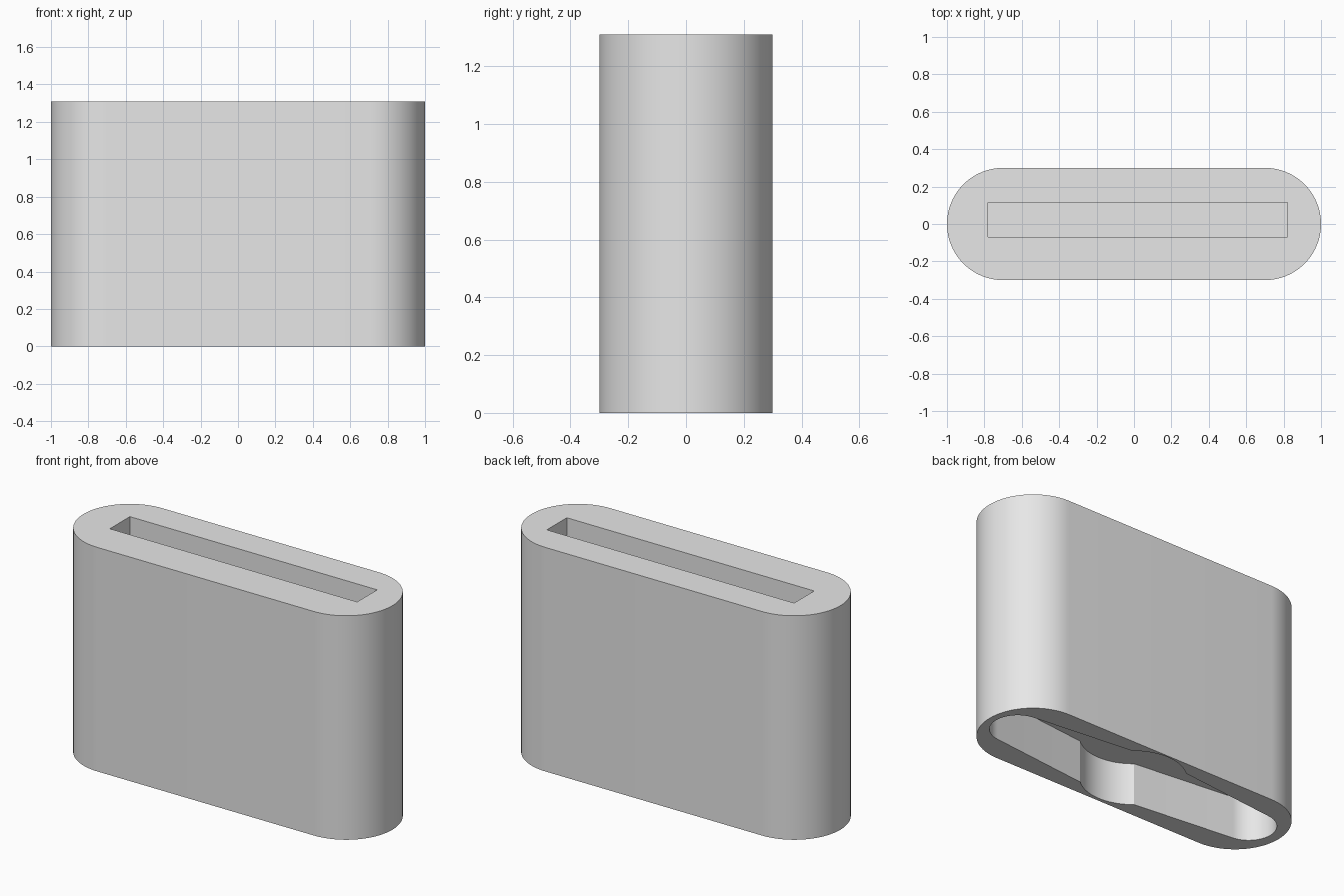
import bpy
import bmesh
from math import asin, atan2, cos, sin, pi
from mathutils import Vector

cube = bpy.data.objects.get("Cube")
if cube:
    bpy.data.objects.remove(cube, do_unlink=True)

HEIGHT = 1.31

grey = bpy.data.materials.new("light_grey")
grey.use_nodes = True
colour = (0.8, 0.8, 0.8, 1)
grey.diffuse_color = colour
grey.node_tree.nodes["Principled BSDF"].inputs["Base Color"].default_value = colour


def arc(cx, cy, r, start, end, steps):
    """Points along a circular arc."""
    angles = [start + (end - start) * i / steps for i in range(steps + 1)]
    return [(cx + r * cos(a), cy + r * sin(a)) for a in angles]


def prism(name, outline, bottom, top):
    """Extrude a closed outline between two heights."""
    bm = bmesh.new()
    face = bm.faces.new([bm.verts.new((x, y, bottom)) for x, y in outline])
    result = bmesh.ops.extrude_face_region(bm, geom=[face])
    verts = [v for v in result["geom"] if isinstance(v, bmesh.types.BMVert)]
    bmesh.ops.translate(bm, vec=Vector((0, 0, top - bottom)), verts=verts)
    bmesh.ops.recalc_face_normals(bm, faces=bm.faces)
    mesh = bpy.data.meshes.new(name)
    bm.to_mesh(mesh)
    bm.free()
    mesh.materials.append(grey)
    obj = bpy.data.objects.new(name, mesh)
    bpy.context.collection.objects.link(obj)
    return obj


# Body with two rounded ends
body = prism("body", arc(0.7, 0, 0.3, -pi / 2, pi / 2, 48)
             + arc(-0.7, 0, 0.3, pi / 2, 3 * pi / 2, 48), 0, HEIGHT)

# Rectangular slot sunk into the top
slot = prism("slot_cutter", [(-0.78, -0.07), (0.82, -0.07), (0.82, 0.115), (-0.78, 0.115)],
             0.35, HEIGHT + 0.1)

# Recess under the base: tapered wings around a round middle
mid_r, mid_y, cap_r, cap_x = 0.285, 0.215, 0.15, 0.8
join = asin(mid_y / mid_r)
lean = pi / 2 - atan2(mid_y - cap_r, cap_x - mid_r * cos(join))
outline = (arc(cap_x, 0, cap_r, -lean, lean, 32)
           + arc(0, 0, mid_r, join, pi - join, 24)
           + arc(-cap_x, 0, cap_r, pi - lean, pi + lean, 32)
           + arc(0, 0, mid_r, pi + join, 2 * pi - join, 24))
recess = prism("recess_cutter", [(x + 0.01, y + 0.005) for x, y in outline], -0.1, 0.25)

for cutter in (slot, recess):
    cutter.hide_render = True
    cutter.hide_set(True)
    cutter.display_type = 'WIRE'
    cut = body.modifiers.new(cutter.name, 'BOOLEAN')
    cut.object = cutter
    cut.operation = 'DIFFERENCE'
    cut.solver = 'EXACT'

# Apply the cuts and smooth the curved walls
bpy.ops.object.select_all(action='DESELECT')
bpy.context.view_layer.objects.active = body
body.select_set(True)
for cutter in (slot, recess):
    bpy.ops.object.modifier_apply(modifier=cutter.name)
    bpy.data.objects.remove(cutter, do_unlink=True)
bpy.ops.object.shade_smooth_by_angle()
